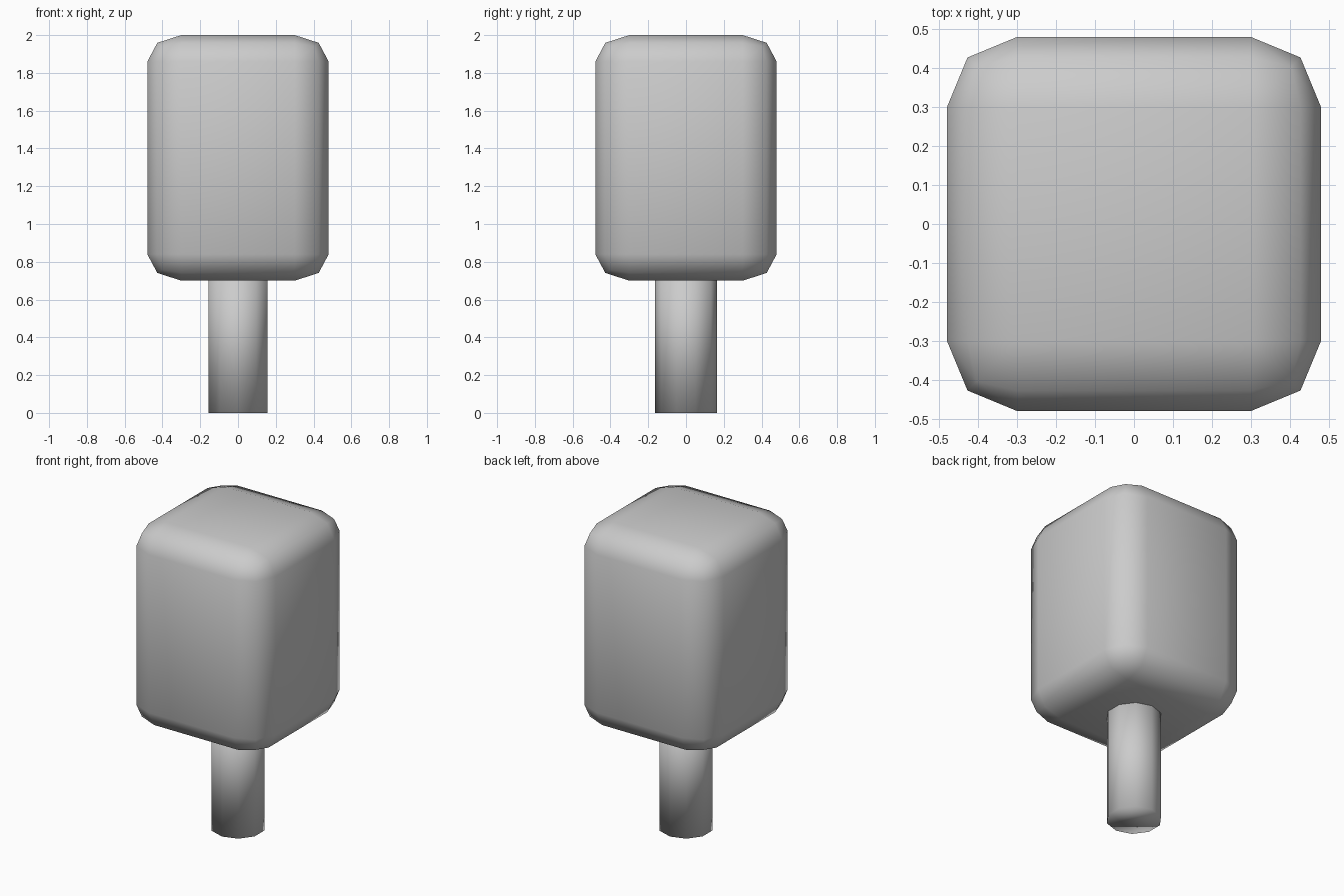
import bpy
import bmesh
from mathutils import Matrix

default = bpy.data.objects.get("Cube")
if default:
    bpy.data.objects.remove(default, do_unlink=True)


def make_material(name, colour):
    mat = bpy.data.materials.new(name)
    mat.use_nodes = True
    mat.diffuse_color = colour
    mat.node_tree.nodes["Principled BSDF"].inputs["Base Color"].default_value = colour
    return mat


def make_object(name, bm, mat):
    mesh = bpy.data.meshes.new(name)
    bmesh.ops.recalc_face_normals(bm, faces=bm.faces)
    for face in bm.faces:
        face.smooth = True
    bm.to_mesh(mesh)
    bm.free()
    mesh.materials.append(mat)
    obj = bpy.data.objects.new(name, mesh)
    bpy.context.collection.objects.link(obj)
    return obj


grey = make_material("plain grey", (0.6, 0.6, 0.6, 1))

# Crown: rounded box, bevelled before it is squashed in height
width, bottom, top = 0.96, 0.70, 2.0
bevel, bevel_z = 0.18, 0.14
squash = bevel_z / bevel
bm = bmesh.new()
bmesh.ops.create_cube(bm, size=1)
bmesh.ops.scale(bm, vec=(width, width, (top - bottom) / squash), verts=bm.verts)
bmesh.ops.bevel(bm, geom=bm.edges[:], offset=bevel, segments=2, profile=0.5,
                affect='EDGES', clamp_overlap=True)
bmesh.ops.scale(bm, vec=(1, 1, squash), verts=bm.verts)
bmesh.ops.translate(bm, vec=(0, 0, (top + bottom) / 2), verts=bm.verts)
make_object("crown", bm, grey)

# Trunk: ten-sided capped post reaching into the crown
height = 0.80
bm = bmesh.new()
bmesh.ops.create_cone(bm, cap_ends=True, segments=10, radius1=0.163, radius2=0.163,
                      depth=height, matrix=Matrix.Translation((0, 0, height / 2)))
make_object("trunk", bm, grey)
